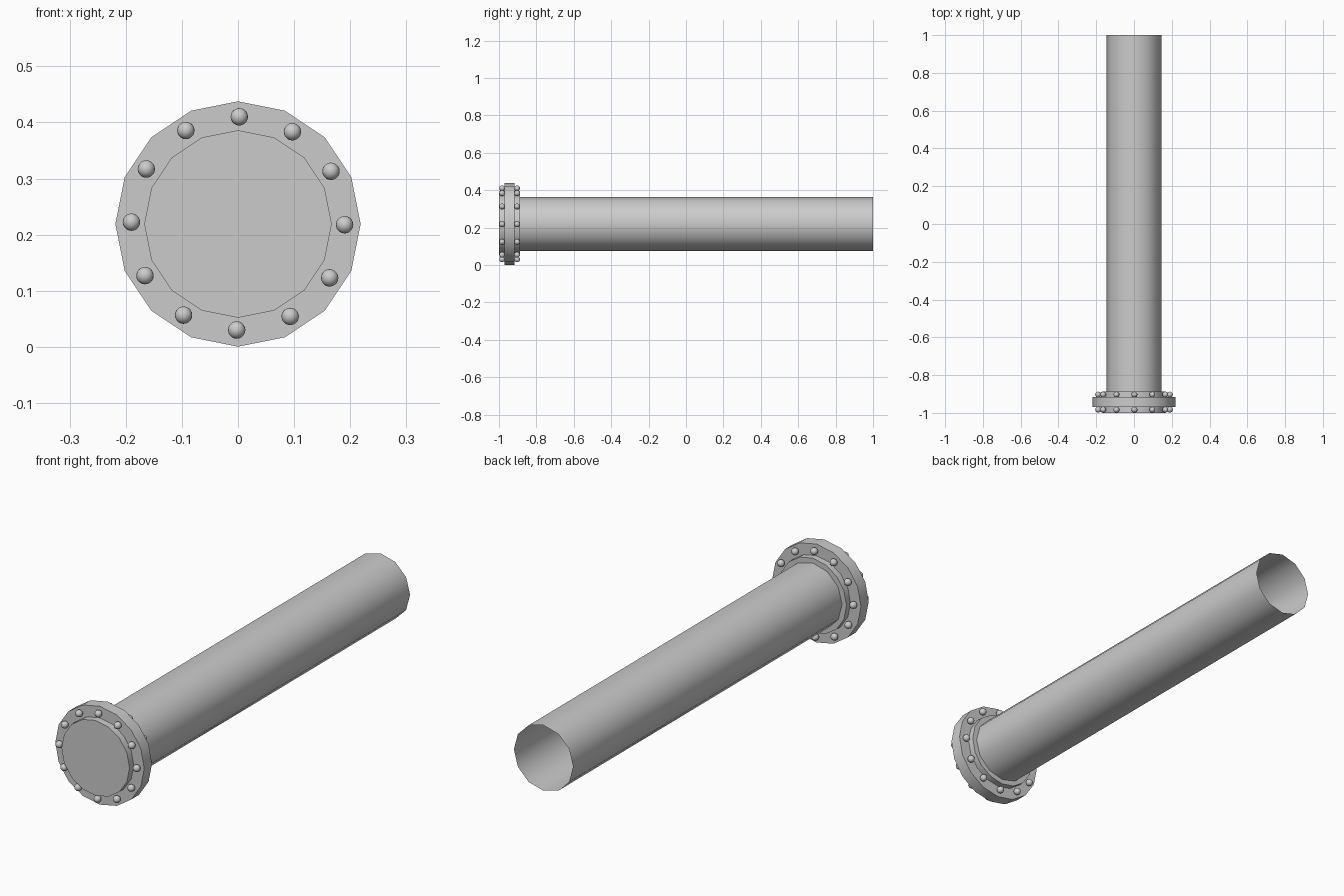
import bpy, math

if "Cube" in bpy.data.objects:
    bpy.data.objects.remove(bpy.data.objects["Cube"])

CZ = 0.219      # height of the pipe axis
MID = -0.943    # middle of the flange along y


def prism(name, radius, y0, y1, sides, fill='NGON'):
    """Cylinder along y, with a corner pointing straight up."""
    bpy.ops.mesh.primitive_cylinder_add(
        vertices=sides, radius=radius, depth=y1 - y0, end_fill_type=fill,
        location=(0, (y0 + y1) / 2, CZ), rotation=(math.pi / 2, 0, 0))
    ob = bpy.context.object
    ob.name = name
    bpy.ops.object.shade_smooth_by_angle(angle=math.radians(40))
    return ob


# Open pipe, thin shell
prism("pipe", 0.1455, -0.9, 1.0, 12, 'NOTHING')

# Flange ring and the raised faces either side of it
prism("flange", 0.2185, MID - 0.027, MID + 0.027, 16)
prism("front_face_plate", 0.167, -1.0, MID - 0.02, 16)
prism("back_collar", 0.167, MID + 0.02, -0.888, 16)

# Round bolt heads on both sides of the flange
for side, y in (("front", MID - 0.040), ("back", MID + 0.040)):
    for i in range(12):
        a = math.radians(30 * i - 0.7)
        bpy.ops.mesh.primitive_uv_sphere_add(
            segments=16, ring_count=10, radius=0.0155,
            location=(0.19 * math.cos(a), y, CZ + 0.001 + 0.19 * math.sin(a)))
        bolt = bpy.context.object
        bolt.name = f"{side}_bolt_{i + 1}"
        bpy.ops.object.shade_smooth()
